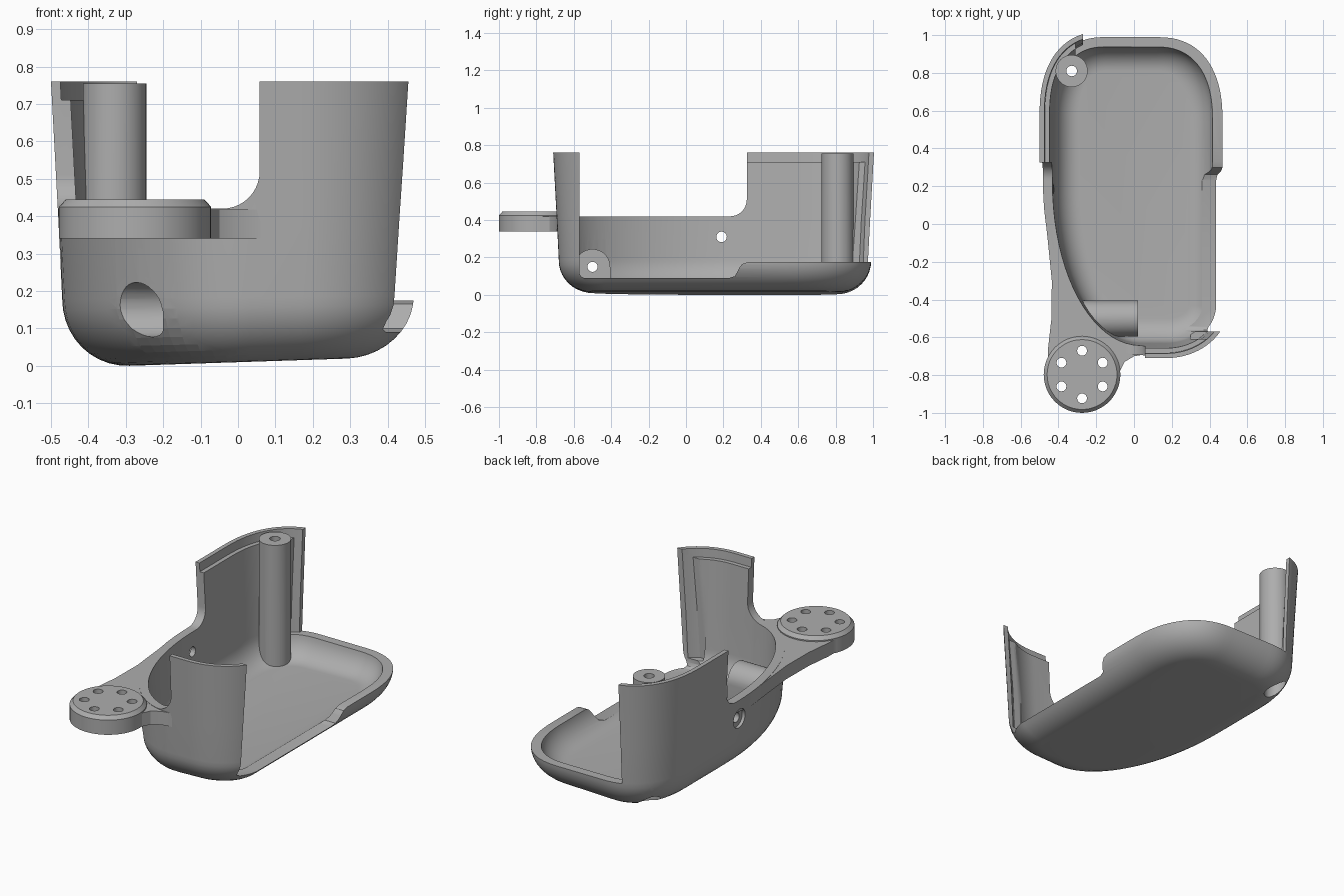
import bpy, bmesh
from math import sin, cos, pi, radians

if "Cube" in bpy.data.objects:
    bpy.data.objects.remove(bpy.data.objects["Cube"], do_unlink=True)

grey = bpy.data.materials.new("plain grey")
grey.use_nodes = True
grey.diffuse_color = (0.42, 0.42, 0.42, 1)
grey.node_tree.nodes["Principled BSDF"].inputs["Base Color"].default_value = grey.diffuse_color

STEPS = 20      # segments per plan corner
TOP = 0.76


def finish_mesh(name, bm):
    bmesh.ops.recalc_face_normals(bm, faces=bm.faces)
    mesh = bpy.data.meshes.new(name)
    bm.to_mesh(mesh)
    bm.free()
    obj = bpy.data.objects.new(name, mesh)
    bpy.context.collection.objects.link(obj)
    mesh.materials.append(grey)
    return obj


def prism(name, axis, points, low, high):
    """Extrude a flat profile along one axis."""
    place = {"x": lambda p, a: (a, p[0], p[1]),
             "y": lambda p, a: (p[0], a, p[1]),
             "z": lambda p, a: (p[0], p[1], a)}[axis]
    bm = bmesh.new()
    ends = [[bm.verts.new(place(p, a)) for p in points] for a in (low, high)]
    for ring in ends:
        bm.faces.new(ring)
    count = len(points)
    for i in range(count):
        j = (i + 1) % count
        bm.faces.new((ends[0][i], ends[0][j], ends[1][j], ends[1][i]))
    return finish_mesh(name, bm)


def circle(cx, cy, r, n=40):
    return [(cx + r * cos(2 * pi * i / n), cy + r * sin(2 * pi * i / n)) for i in range(n)]


def box(name, x, y, z):
    return prism(name, "z", [(x[0], y[0]), (x[1], y[0]), (x[1], y[1]), (x[0], y[1])], *z)


def combine(target, tool, operation="DIFFERENCE", keep=False):
    mod = target.modifiers.new("combine", "BOOLEAN")
    mod.object, mod.operation, mod.solver = tool, operation, "EXACT"
    bpy.context.view_layer.update()
    graph = bpy.context.evaluated_depsgraph_get()
    result = bpy.data.meshes.new_from_object(target.evaluated_get(graph))
    target.modifiers.clear()
    target.data = result
    if not keep:
        bpy.data.objects.remove(tool, do_unlink=True)


def outline(d, z):
    """Plan outline inset by d, with wall draft above the bottom fillet."""
    d -= 0.03 * max(0, z - 0.2) / 0.56
    x0, x1, y0, y1 = -0.47 + d, 0.47 - d, -0.68 + d, 0.99 - d
    corners = [(x1, y1, -1, -1, 0.35, 0.45, 2.4), (x0, y1, 1, -1, 0.32, 0.42, 2.4),
               (x0, y0, 1, 1, 0.5, 0.9, 2.0), (x1, y0, -1, 1, 0.3, 0.25, 2.0)]
    points = []
    for k, (x, y, sx, sy, rx, ry, power) in enumerate(corners):
        rx, ry = rx - d, ry - d
        for i in range(STEPS + 1):
            a = (k + i / STEPS) * pi / 2
            px = abs(cos(a)) ** (2 / power) * rx
            py = abs(sin(a)) ** (2 / power) * ry
            points.append((x + sx * rx - sx * px, y + sy * ry - sy * py))
    return points


def loft(name, levels):
    """Skin a stack of (inset, height) outlines and cap both ends."""
    bm = bmesh.new()
    rings = []
    for d, z in levels:
        tilt = 0.033 * max(0, 1 - z / 0.25)
        rings.append([bm.verts.new((x, y, z + tilt * (x + 0.29))) for x, y in outline(d, z)])
    for lower, upper in zip(rings, rings[1:]):
        for i in range(len(lower)):
            j = (i + 1) % len(lower)
            bm.faces.new((lower[i], lower[j], upper[j], upper[i]))
    bm.faces.new(rings[0])
    bm.faces.new(rings[-1])
    return finish_mesh(name, bm)


def fillet(inset, base, radius, height, n=10):
    return [(inset + radius * (1 - sin(pi / 2 * i / n)), base + height * (1 - cos(pi / 2 * i / n)))
            for i in range(n + 1)]


def notch(edge, base, r, far):
    """Profile of a cut with a rounded inner corner."""
    arc = [(edge - r + r * cos(radians(a)), base + r - r * sin(radians(a))) for a in range(0, 91, 9)]
    return [(edge, 1)] + arc + [(far, base), (far, 1)]


# Hollow tub with a stepped lip along the top
outer = fillet(0, 0, 0.18, 0.18) + [(0, 0.4), (0, TOP)]
inner = fillet(0.05, 0.05, 0.13, 0.15) + [(0.05, 0.4), (0.05, 0.71)]
shell = loft("tub_shell", outer + [(0.025, TOP), (0.025, 0.71)] + inner[::-1])
solid = loft("outer_solid", outer)

# Open side, open back and low rims
side = [(-0.57, 1), (-0.57, 0.115), (-0.562, 0.098), (-0.545, 0.09), (0.23, 0.09), (0.262, 0.1),
        (0.285, 0.145), (0.3, 0.165), (0.33, 0.175), (1.2, 0.175), (1.2, 1)]
combine(shell, prism("side_cut", "x", side, 0.2, 1))
combine(shell, box("back_cut", (-0.27, 0.3), (0.4, 1.2), (0.175, 1)))
combine(shell, prism("right_cut", "x", notch(0.325, 0.42, 0.09, -1.2), -1, -0.1))
combine(shell, prism("front_cut", "y", notch(0.058, 0.42, 0.1, -1), -1.2, -0.3))

# Steps down the upright wall ends
for x, y, z in [((-0.31, -0.2), (0.8, 1.2), (0.175, 1)), ((0.3, 1), (-0.61, -0.5), (0.14, 1))]:
    step = loft("step_cut", [(0.025, 0.1), (0.025, 0.4), (0.025, 0.9)])
    combine(step, box("step_box", x, y, z), "INTERSECT")
    combine(shell, step)

# Screw post and floor boss, trimmed to the tub's outside
post = prism("screw_post", "z", circle(-0.33, 0.81, 0.085), -0.1, 0.755)
arch = [(-0.5 + 0.095 * cos(pi * i / 20), 0.15 + 0.095 * sin(pi * i / 20)) for i in range(21)]
boss = prism("floor_boss", "x", [(-0.405, 0.02)] + arch + [(-0.595, 0.02)], -0.6, 0.02)
for part in (post, boss):
    combine(part, solid, "INTERSECT", keep=True)
    combine(shell, part, "UNION")
bpy.data.objects.remove(solid, do_unlink=True)

# Screw holes with wide outer recesses
for axis, cx, cy, r, low, high in [
        ("z", -0.33, 0.81, 0.06, -1, 0.12), ("z", -0.33, 0.81, 0.028, 0.05, 1),
        ("x", -0.5, 0.15, 0.073, -1, -0.2), ("x", -0.5, 0.15, 0.027, -0.3, 0.3),
        ("x", 0.19, 0.31, 0.055, -1, -0.455), ("x", 0.19, 0.31, 0.028, -1, -0.3)]:
    combine(shell, prism("hole", axis, circle(cx, cy, r, 32), low, high))

# Mounting ear: web hugging the tub corner, plus a chamfered disc
arc = outline(0.02, 0.38)[2 * (STEPS + 1):3 * (STEPS + 1)]
web = [(0.06, -0.69), (0.0, -0.7), (-0.05, -0.73), (-0.085, -0.8), (-0.27, -0.88), (-0.455, -0.75),
       (-0.455, -0.66), (-0.437, -0.5), (-0.435, -0.3), (-0.455, -0.1), (-0.475, 0.08)]
ear = prism("mounting_ear", "z", arc + web, 0.34, 0.418)
bm = bmesh.new()
rings = [[bm.verts.new((x, y, z)) for x, y in circle(-0.275, -0.797, r, 48)]
         for r, z in [(0.203, 0.34), (0.203, 0.425), (0.185, 0.445)]]
for a, b in zip(rings, rings[1:]):
    for i in range(48):
        bm.faces.new((a[i], a[(i + 1) % 48], b[(i + 1) % 48], b[i]))
bm.faces.new(rings[0])
bm.faces.new(rings[-1])
combine(ear, finish_mesh("ear_disc", bm), "UNION")
for cx, cy in circle(-0.275, -0.797, 0.126, 12)[1::2]:
    combine(ear, prism("ear_hole", "z", circle(cx, cy, 0.026, 24), 0, 1))

# Smooth curved walls, keep the cut edges crisp
for obj in (shell, ear):
    bpy.ops.object.select_all(action="DESELECT")
    obj.select_set(True)
    bpy.context.view_layer.objects.active = obj
    bpy.ops.object.shade_smooth_by_angle(angle=radians(30))
